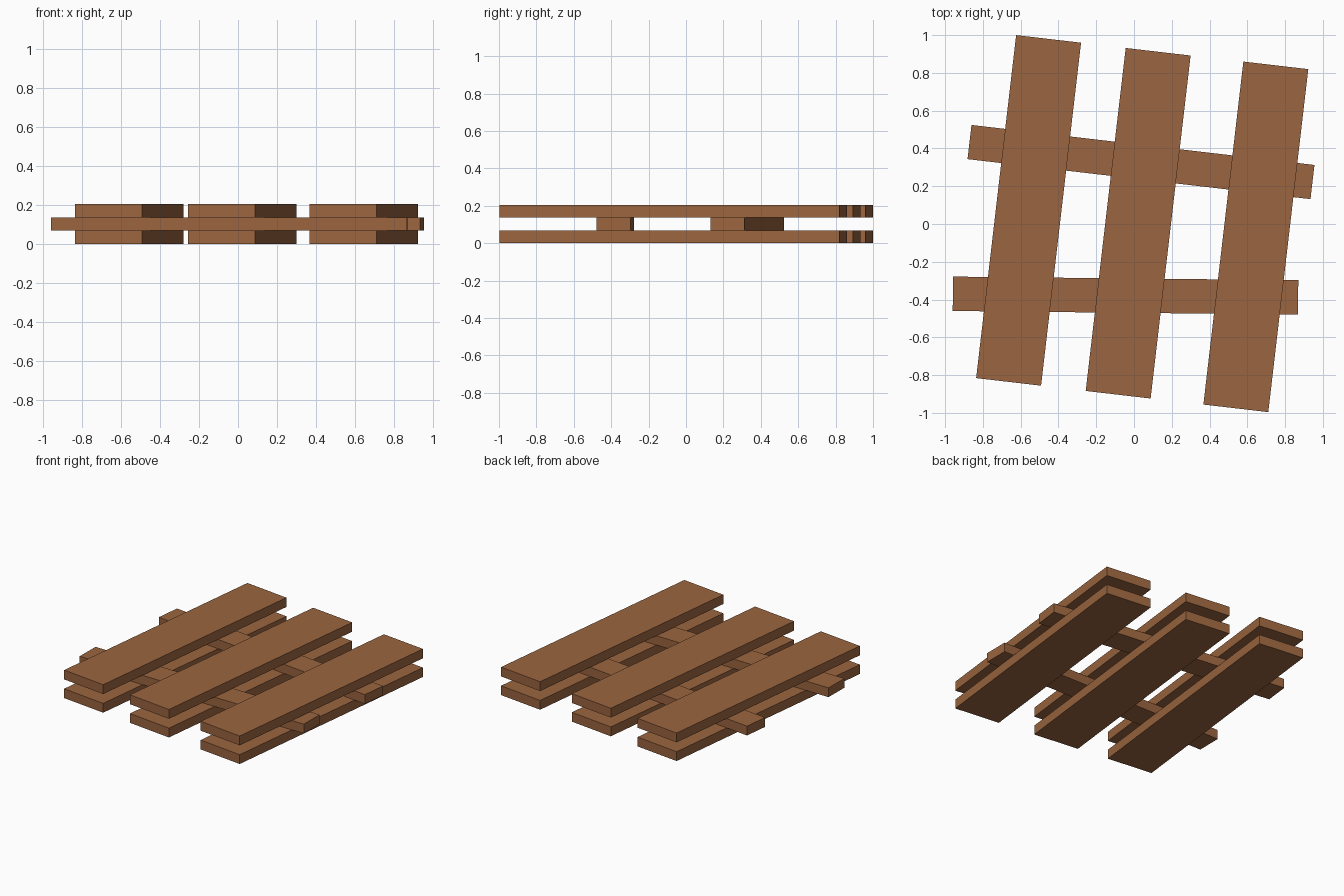
import bpy
from math import radians

if "Cube" in bpy.data.objects:
    bpy.data.objects.remove(bpy.data.objects["Cube"])

wood = bpy.data.materials.new("wood")
wood.diffuse_color = (0.33, 0.13, 0.05, 1)
wood.use_nodes = True
wood.node_tree.nodes["Principled BSDF"].inputs["Base Color"].default_value = wood.diffuse_color

T = 0.0683          # board thickness
LENGTH = 1.828      # shared board length
TILT = radians(-6.65)


def board(name, x, y, layer, size_x, size_y, angle):
    bpy.ops.mesh.primitive_cube_add(size=1, location=(x, y, T * (layer + 0.5)))
    ob = bpy.context.object
    ob.name = name
    ob.scale = (size_x, size_y, T)
    ob.rotation_euler.z = angle
    bpy.ops.object.transform_apply(location=False, rotation=False, scale=True)
    ob.data.materials.append(wood)


# three wide planks on the bottom and the top layer
for layer, level in ((0, "lower"), (2, "upper")):
    for side, x, y in (("left", -0.558, 0.072),
                       ("middle", 0.022, 0.004),
                       ("right", 0.645, -0.068)):
        board(f"{level}_plank_{side}", x, y, layer, 0.346, LENGTH, TILT)

# two narrow cross bars sandwiched between the layers
board("back_cross_bar", 0.037, 0.328, 1, LENGTH, 0.182, TILT)
board("front_cross_bar", -0.045, -0.379, 1, LENGTH, 0.182, radians(-0.6))
